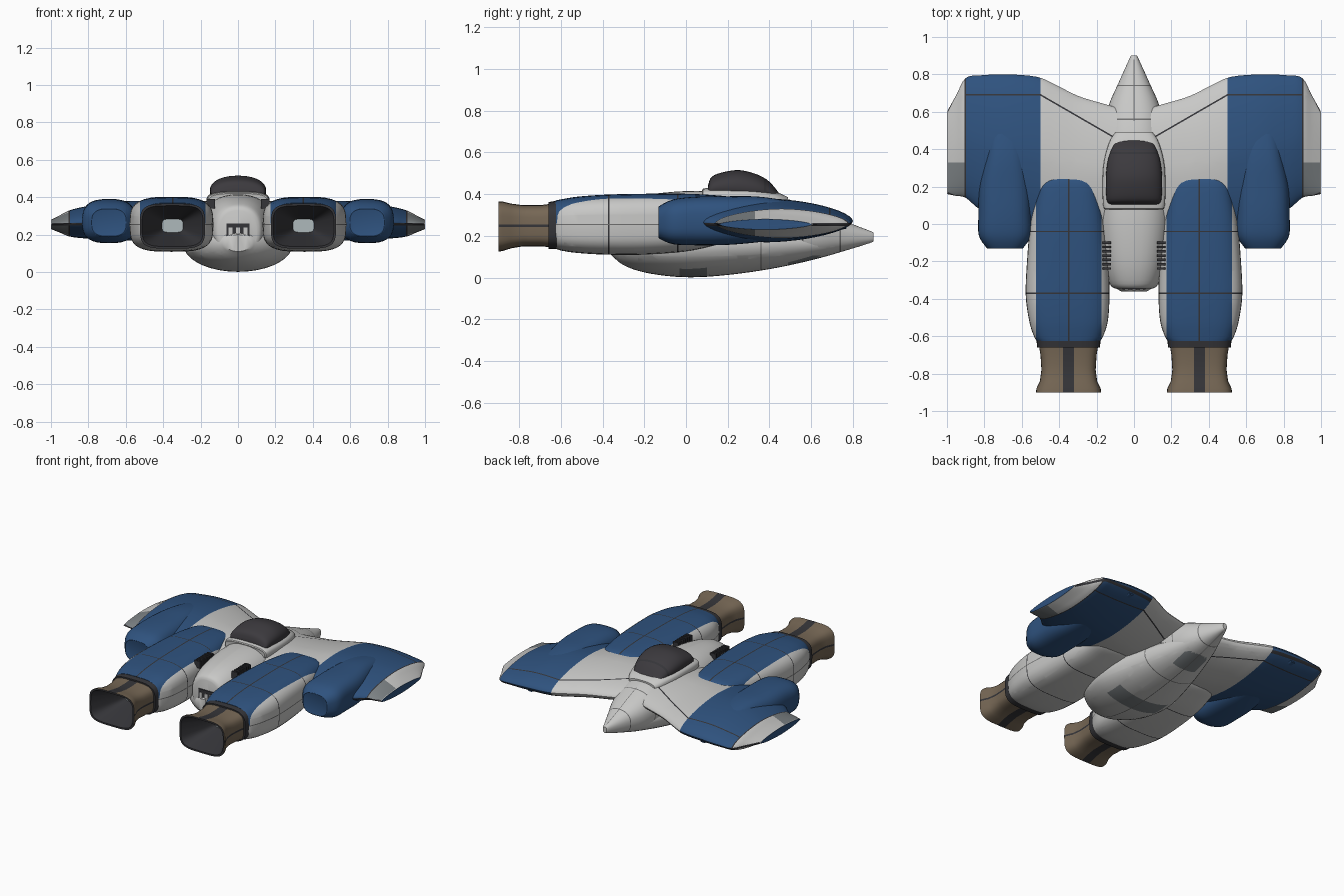
import bpy, bmesh, math
from mathutils import Vector, Matrix

cube = bpy.data.objects.get("Cube")
if cube:
    bpy.data.objects.remove(cube, do_unlink=True)

X, Y, Z = Vector((1, 0, 0)), Vector((0, 1, 0)), Vector((0, 0, 1))
FAR = 9


def material(name, *rgb):
    m = bpy.data.materials.new(name)
    m.use_nodes = True
    m.diffuse_color = (*rgb, 1)
    m.node_tree.nodes["Principled BSDF"].inputs["Base Color"].default_value = (*rgb, 1)
    return m


GREY = material("light grey", .58, .58, .57)
BLUE = material("blue", .028, .085, .21)
BROWN = material("nozzle brown", .18, .135, .09)
DARK = material("charcoal", .035, .035, .04)
GLASS = material("canopy glass", .045, .042, .048)
PANEL = material("panel grey", .2, .22, .23)
LINE = material("seam grey", .16, .16, .16)
LENS = material("pale lens", .42, .48, .5)


def finish(bm, name, mat, mirror, angle=40):
    mesh = bpy.data.meshes.new(name)
    bmesh.ops.recalc_face_normals(bm, faces=bm.faces)
    bm.to_mesh(mesh)
    bm.free()
    mesh.materials.append(mat)
    obj = bpy.data.objects.new(name, mesh)
    bpy.context.scene.collection.objects.link(obj)
    bpy.ops.object.select_all(action="DESELECT")
    obj.select_set(True)
    bpy.context.view_layer.objects.active = obj
    bpy.ops.object.shade_smooth_by_angle(angle=math.radians(angle))
    if mirror:
        obj.modifiers.new("mirror", "MIRROR").use_clip = False
    return obj


def loft(name, mat, sections, power=2, axis="y", steps=4, mirror=False, n=36, angle=40):
    """Skin rounded sections given as (station, centre, half width, top, bottom)."""
    rows, last = [], len(sections) - 1
    for i in range(last):
        a, b, c, d = (sections[min(max(k, 0), last)] for k in (i - 1, i, i + 1, i + 2))
        for s in range(steps):
            t = s / steps
            rows.append([q + (r - q) * t if steps == 1 else
                         .5 * (2 * q + (r - p) * t + (2 * p - 5 * q + 4 * r - u) * t * t
                               + (3 * q - p - 3 * r + u) * t ** 3)
                         for p, q, r, u in zip(a, b, c, d)])
    rows.append(sections[-1])
    bm = bmesh.new()
    rings = []
    for pos, mid, width, top, bottom in rows:
        ring = []
        for k in range(n):
            ang = math.tau * k / n
            c, s = (math.copysign(abs(v) ** (2 / power), v) for v in (math.cos(ang), math.sin(ang)))
            across, z = mid + width * c, (top + bottom) / 2 + (top - bottom) / 2 * s
            ring.append(bm.verts.new((across, pos, z) if axis == "y" else (pos, across, z)))
        rings.append(ring)
    for p, q in zip(rings, rings[1:]):
        for k in range(n):
            j = (k + 1) % n
            bm.faces.new((p[k], p[j], q[j], q[k]))
    bm.faces.new(rings[0])
    bm.faces.new(rings[-1])
    return finish(bm, name, mat, mirror, angle)


def paint(obj, mat, *slabs, test=lambda f: True):
    """Cut the faces at the slab limits and colour what lies inside every slab."""
    mesh = obj.data
    if mat.name not in mesh.materials:
        mesh.materials.append(mat)
    slot = mesh.materials.find(mat.name)
    bm = bmesh.new()
    bm.from_mesh(mesh)
    for normal, lo, hi in slabs:
        for limit in (lo, hi):
            bmesh.ops.bisect_plane(bm, geom=bm.verts[:] + bm.edges[:] + bm.faces[:],
                                   plane_co=normal * limit, plane_no=normal, dist=1e-5)
    bm.normal_update()
    for f in bm.faces:
        mid = f.calc_center_median()
        if all(lo < mid.dot(v) < hi for v, lo, hi in slabs) and test(f):
            f.material_index = slot
    bm.to_mesh(mesh)
    bm.free()


def seam(obj, axis, at, *slabs, mat=DARK, half=.004):
    paint(obj, mat, (axis, at - half, at + half), *slabs)


def boxes(name, mat, centres, size, mirror=False):
    bm = bmesh.new()
    for c in centres:
        bmesh.ops.create_cube(bm, size=1, matrix=Matrix.Translation(c) @ Matrix.Diagonal((*size, 1)))
    return finish(bm, name, mat, mirror)


# Fuselage with pointed nose
fuselage = loft("fuselage", GREY, [
    (-.345, 0, .1, .33, .1), (-.32, 0, .13, .36, .09), (-.2, 0, .165, .395, .08),
    (0, 0, .19, .415, .08), (.2, 0, .19, .41, .07), (.45, 0, .17, .385, .07),
    (.62, 0, .14, .33, .09), (.75, 0, .085, .275, .125), (.88, 0, .026, .225, .165),
    (.9, 0, .015, .215, .175)], power=2.3)
for y in (.56, .74):
    seam(fuselage, Y, y, mat=LINE, half=.003)
seam(fuselage, Y, .465, half=.003)
seam(fuselage, X, 0, (Y, .55, .88), mat=LINE, half=.002)

# Broad keel under the fuselage
keel = loft("belly_keel", GREY, [
    (-.36, 0, .07, .2, .11), (-.3, 0, .16, .25, .06), (-.2, 0, .25, .28, .025),
    (-.05, 0, .29, .29, .004), (.1, 0, .28, .29, .004), (.3, 0, .23, .28, .025),
    (.5, 0, .17, .26, .06), (.7, 0, .1, .23, .11), (.84, 0, .03, .21, .16)])
for lo, hi, half in ((-.03, .1, .2), (.49, .65, .09)):
    paint(keel, PANEL, (Y, lo, hi), (X, -half, half), (Z, -1, .105))
seam(keel, Y, .36, mat=LINE, half=.003)
seam(keel, X, 0, mat=LINE, half=.003)

# Cockpit
loft("canopy_sill", GREY, [
    (.08, 0, .14, .41, .36), (.1, 0, .165, .43, .34), (.3, 0, .165, .43, .33),
    (.43, 0, .135, .41, .32), (.49, 0, .1, .385, .31)], power=3)
canopy = loft("canopy", GLASS, [
    (.105, 0, .13, .44, .38), (.125, 0, .145, .485, .37), (.19, 0, .15, .508, .36),
    (.26, 0, .15, .515, .35), (.34, 0, .14, .495, .35), (.4, 0, .12, .46, .35),
    (.45, 0, .095, .4, .35)], power=2.2)
seam(canopy, Y, .38, half=.006)

# Wings with blue middle panel and grey tips
wings = loft("wings", GREY, [
    (.08, .29, .33, .38, .2), (.17, .28, .365, .38, .19), (.3, .29, .395, .38, .18),
    (.42, .33, .415, .38, .175), (.52, .37, .417, .38, .17), (.68, .4, .4, .375, .17),
    (.82, .435, .36, .35, .18), (.9, .46, .32, .33, .19), (.95, .42, .27, .305, .21),
    (1, .38, .22, .28, .23)], power=1.7, axis="x", mirror=True, n=48)
paint(wings, BLUE, (X, .5, .9))
paint(wings, PANEL, (X, .905, .995), (Y, 0, .33))
seam(wings, X, .902, mat=DARK, half=.003)
seam(wings, Y, .69, (X, .5, .9))
seam(wings, Vector((-.5, .866, 0)), .348, (X, .1, .5))
seam(wings, Z, .255, (X, .5, .995), half=.007)
paint(wings, BLUE, (X, .999, FAR))

# Bullet pods on the wings
pods = loft("wing_pods", BLUE, [
    (-.13, .69, .09, .335, .195), (-.125, .69, .1, .345, .185), (-.06, .69, .14, .375, .16),
    (.05, .69, .142, .388, .155), (.2, .69, .138, .39, .157), (.35, .685, .115, .388, .17),
    (.5, .68, .095, .365, .19), (.65, .675, .065, .325, .21), (.77, .67, .02, .27, .235)],
    power=2.9, mirror=True, angle=30)

# Engine nacelles
nacelles = loft("engine_nacelles", GREY, [
    (-.625, .35, .17, .37, .14), (-.6, .35, .185, .375, .13), (-.52, .35, .21, .388, .118),
    (-.38, .355, .224, .398, .11), (-.2, .355, .217, .402, .11), (0, .355, .2, .402, .125),
    (.14, .355, .175, .395, .155), (.22, .355, .155, .385, .18), (.26, .355, .1, .365, .22)],
    power=3.4, mirror=True)
paint(nacelles, BLUE, (X, .175, .525), (Z, .26, FAR))
for y in (-.37, -.04):
    seam(nacelles, Y, y, half=.003)
seam(nacelles, X, .35, (Z, .3, FAR))
seam(nacelles, Z, .255, mat=LINE, half=.003)

# Exhaust nozzles, hollow with dark lining and pale core
loft("nozzle_collars", DARK, [(-.66, .35, .168, .362, .138), (-.61, .35, .172, .37, .138)],
     power=3.6, steps=1, mirror=True)
nozzles = loft("exhaust_nozzles", BROWN, [
    (-.64, .35, .16, .355, .145), (-.7, .35, .15, .347, .15), (-.78, .35, .145, .347, .15),
    (-.84, .35, .153, .355, .14), (-.88, .35, .172, .365, .127), (-.9, .35, .174, .366, .125),
    (-.9, .35, .163, .355, .136), (-.68, .35, .056, .284, .212)],
    power=4, steps=1, mirror=True)
core = Vector((.35, 0, .248))


def inward(f):
    away = f.calc_center_median() - core
    return f.normal.y < -.99 or f.normal.x * away.x + f.normal.z * away.z < 0


paint(nozzles, DARK, test=inward)
paint(nozzles, LENS, (Y, -.75, -.6), test=lambda f: f.normal.y < -.99)
outside = dict(test=lambda f: not inward(f))
paint(nozzles, DARK, (X, .32, .38), **outside)
paint(nozzles, DARK, (Z, .242, .254), **outside)

# Rear hatch with three lamps, and louvres beside the nacelles
boxes("rear_hatch", DARK, [(0, -.345, .21)], (.125, .012, .1))
boxes("hatch_lamps", GREY, [(x, -.352, .21) for x in (-.04, 0, .04)], (.022, .006, .055))
boxes("louvres", DARK, [(.145, -.1 - .023 * i, .365) for i in range(7)], (.045, .013, .05), mirror=True)
